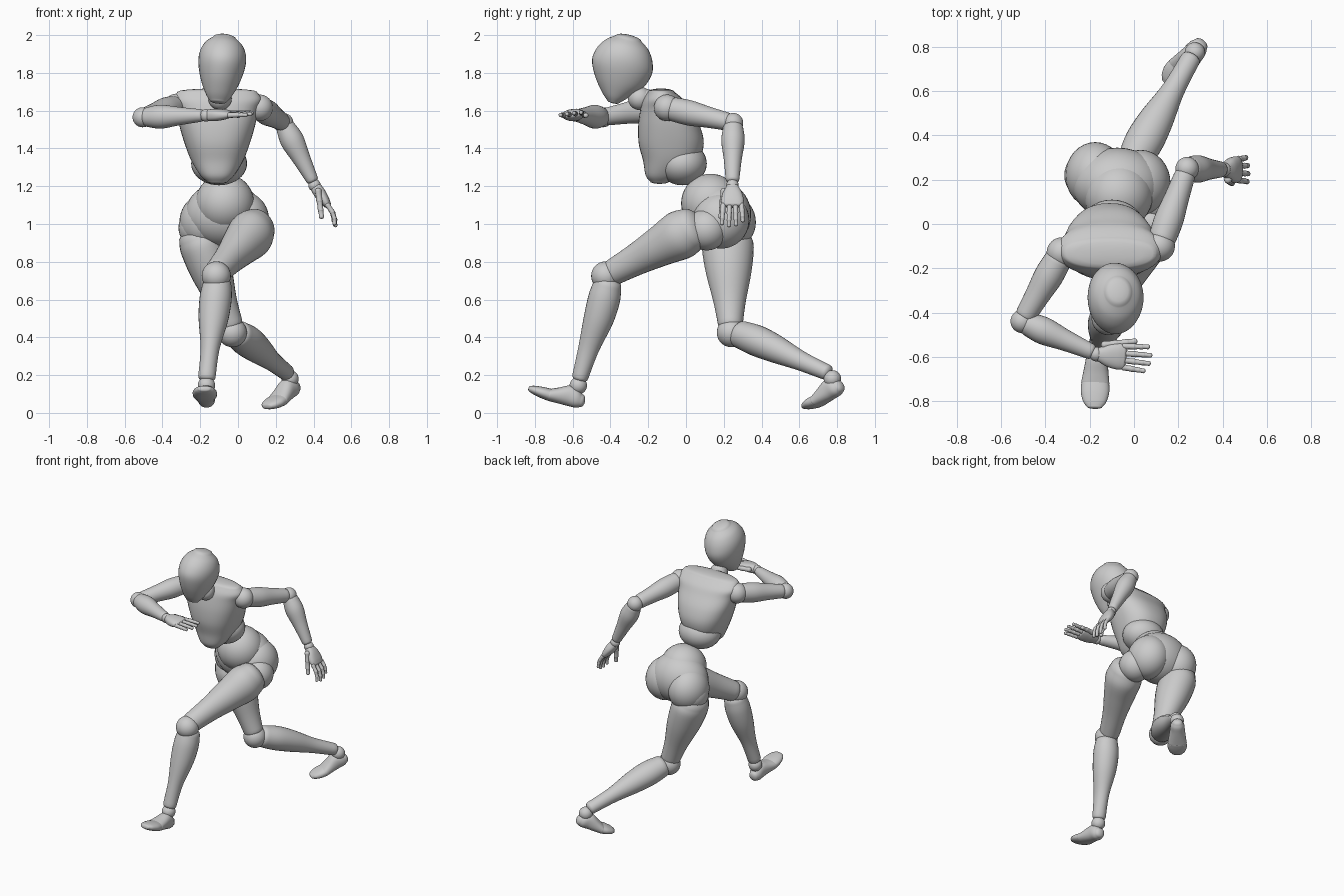
import bpy, bmesh, math
from mathutils import Vector as V

if "Cube" in bpy.data.objects:
    bpy.data.objects.remove(bpy.data.objects["Cube"])

FRONT = (0, -1, 0)


def finish(name, bm):
    bmesh.ops.recalc_face_normals(bm, faces=bm.faces)
    for f in bm.faces:
        f.smooth = True
    me = bpy.data.meshes.new(name)
    bm.to_mesh(me)
    bm.free()
    ob = bpy.data.objects.new(name, me)
    bpy.context.collection.objects.link(ob)
    return ob


def ball(name, c, r):
    """Ellipsoid joint; r is a number or three radii."""
    r = (r, r, r) if isinstance(r, (int, float)) else r
    bm = bmesh.new()
    bmesh.ops.create_uvsphere(bm, u_segments=32, v_segments=20, radius=1)
    for v in bm.verts:
        v.co = V(c) + V((v.co.x * r[0], v.co.y * r[1], v.co.z * r[2]))
    return finish(name, bm)


def spline(rows, n=5):
    """Catmull-Rom smoothing of a list of equal-length tuples."""
    out = []
    for i in range(len(rows) - 1):
        p = [rows[max(0, min(len(rows) - 1, i + k))] for k in (-1, 0, 1, 2)]
        for s in range(n):
            t = s / n
            out.append([b + .5 * t * (c - a + t * (2*a - 5*b + 4*c - d + t * (3*(b - c) + d - a)))
                        for a, b, c, d in zip(*p)])
    return out + [list(rows[-1])]


def loft(name, a, b, prof, front=FRONT, dome=.6, power=1.0, seg=28):
    """Solid along a-b; prof rows are (t, half width, half depth, shift to front)."""
    a, b = V(a), V(b)
    length = (b - a).length
    d = (b - a).normalized()
    f = V(front)
    f = (f - d * f.dot(d)).normalized()
    s = f.cross(d)
    rows = spline([tuple(r) + (0,) * (4 - len(r)) for r in prof])
    caps = [[], []]
    for k, end in enumerate((rows[0], rows[-1])):
        for ang in (22, 45, 65, 82):
            g, h = math.cos(math.radians(ang)), math.sin(math.radians(ang))
            dt = dome * min(end[1], end[2]) * h / length * (1 if k else -1)
            caps[k].append([end[0] + dt, end[1] * g, end[2] * g, end[3]])
    rows = caps[0][::-1] + rows + caps[1]
    bm = bmesh.new()
    rings = []
    for t, w, h, o in rows:
        ring = []
        for i in range(seg):
            q = 2 * math.pi * i / seg
            c, e = math.cos(q), math.sin(q)
            c = math.copysign(abs(c) ** power, c)
            e = math.copysign(abs(e) ** power, e)
            ring.append(bm.verts.new(a + d * length * t + s * w * c + f * (h * e + o)))
        rings.append(ring)
    for p, q in zip(rings, rings[1:]):
        for i in range(seg):
            bm.faces.new((p[i], p[(i + 1) % seg], q[(i + 1) % seg], q[i]))
    bm.faces.new(rings[0])
    bm.faces.new(rings[-1])
    return finish(name, bm)


def chain(name, p, d, bend, lengths, r, curl):
    """Jointed finger: short capsules turning toward bend."""
    p, d, bend = V(p), V(d).normalized(), V(bend)
    for i, l in enumerate(lengths):
        q = p + d * l
        loft(f"{name}_{i + 1}", p, q, [(0, r, r), (.5, r * .88, r * .88), (1, r * .95, r * .95)],
             front=bend, dome=.8, seg=12)
        p, d, r = q, (d + bend * curl).normalized(), r * .9


def hand(side, wrist, d, w, thumb, curl):
    """d: finger direction, w: toward the thumb side."""
    p, d, w = V(wrist), V(d).normalized(), V(w).normalized()
    n = V(thumb[1])
    ball(f"{side}_wrist", p, .033)
    loft(f"{side}_palm", p + d * .015, p + d * .125,
         [(0, .034, .03), (.35, .052, .032), (.75, .06, .027), (1, .056, .02)], front=n, power=.85)
    for i in range(4):
        k = 1.5 - i
        size = (.95, 1.05, 1, .8)[i]
        chain(f"{side}_finger_{i + 1}", p + d * .125 + w * k * .032, d + w * k * .05, n,
              [.05 * size, .036 * size, .028 * size], .0145, curl)
    chain(f"{side}_thumb", p + d * .035 + w * .045, thumb[0], n, [.055, .05, .035], .018, 0)


def foot(side, heel, ball_pt, toe):
    up = (0, 0, 1)
    loft(f"{side}_foot", heel, ball_pt,
         [(0, .035, .035), (.15, .046, .05, .008), (.4, .05, .055, .015),
          (.75, .058, .042, .006), (1, .064, .033)], front=up, power=.9)
    loft(f"{side}_toes", ball_pt, toe, [(0, .063, .033), (.4, .064, .03), (.8, .052, .023), (1, .036, .016)],
         front=up, power=.9)


# Head and neck
loft("head", (-.105, -.385, 1.65), (-.07, -.3, 2.0),
     [(0, .045, .035), (.1, .07, .072), (.3, .102, .132, -.006), (.52, .123, .163, -.002),
      (.7, .124, .152), (.85, .102, .118), (.95, .062, .07)], dome=.3, seg=36)
ball("neck_ball", (-.095, -.245, 1.665), .062)
loft("neck", (-.1, -.13, 1.635), (-.095, -.24, 1.665), [(0, .085, .07), (.5, .065, .06), (1, .055, .055)],
     front=(0, 0, 1))

# Torso
loft("chest", (-.11, -.1, 1.225), (-.11, -.1, 1.70),
     [(0, .055, .05, .04), (.07, .09, .09, .024), (.23, .137, .145, -.018), (.42, .172, .172, -.022),
      (.62, .2, .163, -.01), (.8, .218, .132, .01), (.91, .236, .108, .02), (1, .21, .07, .032)],
     dome=.25, power=.85, seg=40)
ball("ribs_lower", (-.1, -.02, 1.32), (.148, .13, .115))
ball("waist", (-.07, .13, 1.11), .156)

# Pelvis
ball("pelvis", (-.075, .18, 1.05), (.205, .165, .175))
ball("left_buttock", (.03, .185, 1.02), (.135, .15, .15))
ball("right_buttock", (-.175, .22, 1.01), (.135, .15, .15))

# Forward (left) leg
ball("left_hip", (.08, .11, .97), .11)
loft("left_thigh", (.095, .03, .975), (-.11, -.385, .745),
     [(0, .105, .115), (.15, .122, .13), (.4, .105, .108), (.7, .08, .085), (1, .068, .07)], front=(0, -.4, 1))
ball("left_knee", (-.115, -.425, .725), .077)
loft("left_shin", (-.11, -.415, .68), (-.165, -.56, .19),
     [(0, .076, .075), (.15, .085, .085, -.004), (.38, .078, .079, -.006), (.7, .05, .055), (1, .046, .043)])
ball("left_ankle", (-.167, -.57, .145), .046)
foot("left", (-.165, -.555, .065), (-.175, -.72, .095), (-.178, -.825, .128))

# Trailing (right) leg
ball("right_hip", (-.2, .22, .98), .115)
loft("right_thigh", (-.205, .22, .93), (-.04, .235, .47),
     [(0, .112, .125), (.12, .12, .137), (.4, .11, .121), (.75, .078, .085), (1, .066, .066)])
ball("right_knee", (-.03, .24, .425), .077)
loft("right_shin", (.0, .29, .415), (.255, .745, .215),
     [(0, .076, .074), (.18, .087, .082, -.004), (.4, .078, .074, -.004), (.7, .052, .052), (1, .045, .042)],
     front=(0, -.5, -1))
ball("right_ankle", (.275, .775, .18), .046)
foot("right", (.3, .81, .14), (.21, .7, .065), (.155, .635, .035))

# Arms: shoulder, upper arm, elbow, forearm
arms = {"right": ((-.325, -.13, 1.62), (-.505, -.44, 1.565), (-.18, -.583, 1.575)),
        "left": ((.115, -.1, 1.615), (.24, .25, 1.535), (.4, .246, 1.22))}
for side, (sh, el, wr) in arms.items():
    sh, el, wr = V(sh), V(el), V(wr)
    ball(f"{side}_shoulder", sh, .07)
    loft(f"{side}_upper_arm", sh.lerp(el, .1), sh.lerp(el, .9),
         [(0, .062, .064), (.3, .066, .067), (.65, .056, .056), (1, .048, .048)], front=(0, 0, 1))
    ball(f"{side}_elbow", el, .053)
    loft(f"{side}_forearm", el.lerp(wr, .08), el.lerp(wr, .95),
         [(0, .052, .053), (.25, .063, .062), (.6, .048, .048), (1, .033, .036)], front=(0, 1, .2))

# Hands
hand("right", (-.17, -.588, 1.575), (1, -.1, .05), (.02, 1, .12), ((1, .12, -.05), (0, .1, -1)), .03)
hand("left", (.405, .246, 1.205), (.55, 0, -.83), (0, -1, 0), ((.13, -.12, -1), (-.83, 0, -.55)), .3)
